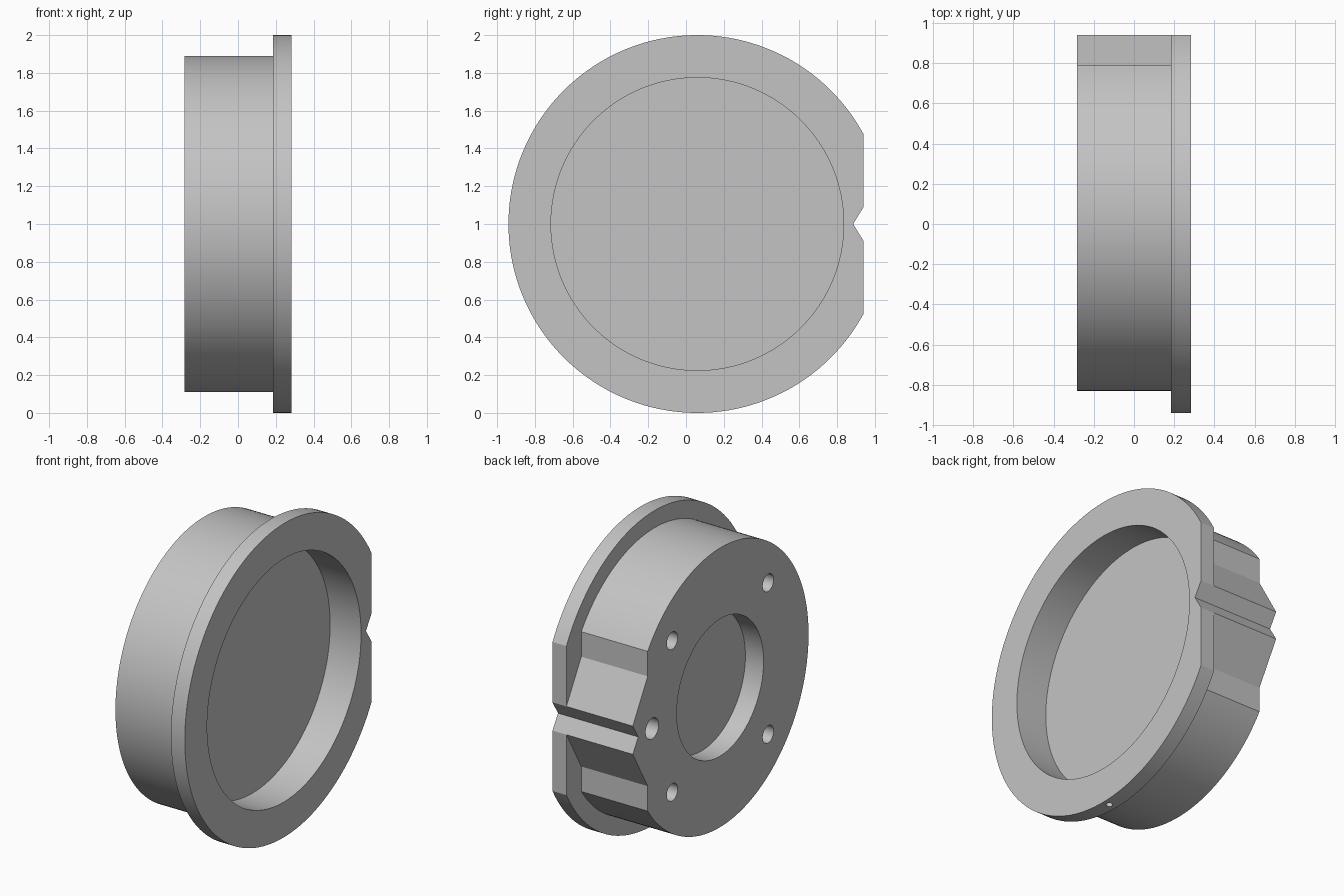
import bpy, bmesh, math
from mathutils import Vector

if "Cube" in bpy.data.objects:
    bpy.data.objects.remove(bpy.data.objects["Cube"], do_unlink=True)

AXIS_Y, AXIS_Z = 0.06, 1.0      # centre line of the turned part
BACK, STEP, FRONT = -0.283, 0.185, 0.283
FLAT, NOTCH_ROOT, NOTCH_HALF = 0.88, 0.825, 0.09
SEGMENTS = 128

grey = bpy.data.materials.new("plain_grey")
grey.use_nodes = True
colour = (0.55, 0.55, 0.55, 1)
grey.diffuse_color = colour
grey.node_tree.nodes["Principled BSDF"].inputs["Base Color"].default_value = colour


def extrude(name, outline, x0, x1):
    """Extrude a (y, z) outline, measured from the axis, along x."""
    bm = bmesh.new()
    face = bm.faces.new([bm.verts.new((x0, y + AXIS_Y, z + AXIS_Z)) for y, z in outline])
    moved = bmesh.ops.extrude_face_region(bm, geom=[face])["geom"]
    verts = [v for v in moved if isinstance(v, bmesh.types.BMVert)]
    bmesh.ops.translate(bm, verts=verts, vec=Vector((x1 - x0, 0, 0)))
    bmesh.ops.recalc_face_normals(bm, faces=bm.faces)
    mesh = bpy.data.meshes.new(name)
    bm.to_mesh(mesh)
    bm.free()
    mesh.materials.append(grey)
    obj = bpy.data.objects.new(name, mesh)
    bpy.context.collection.objects.link(obj)
    return obj


def arc(radius, start, y=0, z=0, steps=SEGMENTS):
    """Arc that runs the long way round from +start to -start."""
    sweep = 2 * (math.pi - start)
    return [(y + radius * math.cos(start + sweep * i / steps),
             z + radius * math.sin(start + sweep * i / steps)) for i in range(steps + 1)]


def circle(radius, y=0, z=0, steps=SEGMENTS):
    return arc(radius, 0, y, z, steps)[:-1]


def combine(target, tool, operation):
    """Apply a boolean and remove the tool."""
    tool.hide_render = True
    mod = target.modifiers.new("boolean", 'BOOLEAN')
    mod.operation, mod.solver, mod.object = operation, 'EXACT', tool
    bpy.context.view_layer.objects.active = target
    bpy.ops.object.modifier_apply(modifier=mod.name)
    bpy.data.objects.remove(tool, do_unlink=True)


# Body with the sloping side lug
lug_y, lug_z, body_radius = 0.73, 0.35, 0.89
notch = [(FLAT, -NOTCH_HALF), (NOTCH_ROOT, 0), (FLAT, NOTCH_HALF)]
body_outline = (arc(body_radius, math.acos(lug_y / body_radius))
                + [(lug_y, -lug_z)] + notch + [(lug_y, lug_z)])
housing = extrude("housing", body_outline, BACK, (STEP + FRONT) / 2)

# Flange with the flat and the notch
flange = extrude("flange", arc(1.0, math.acos(FLAT)) + notch, STEP, FRONT)
combine(housing, flange, 'UNION')

# Front pocket and shallow back pocket
combine(housing, extrude("front_pocket", circle(0.775), 0.065, FRONT + 0.1), 'DIFFERENCE')
combine(housing, extrude("back_pocket", circle(0.437), BACK - 0.1, -0.155), 'DIFFERENCE')

# Blind screw holes and the larger locating hole
holes = [(0.483 * a, 0.483 * b, 0.055) for a in (-1, 1) for b in (-1, 1)]
holes.append((0.685, 0, 0.066))
for y, z, radius in holes:
    hole = extrude("screw_hole", circle(radius, y, z, 32), BACK - 0.1, BACK + 0.2)
    combine(housing, hole, 'DIFFERENCE')

# Small radial hole in the bottom of the rim
bpy.ops.mesh.primitive_cylinder_add(vertices=16, radius=0.02, depth=0.2,
                                    location=(0.237, AXIS_Y, 0))
combine(housing, bpy.context.object, 'DIFFERENCE')

# Smooth the round walls, keep the edges sharp
for face in housing.data.polygons:
    face.material_index = 0
bpy.ops.object.select_all(action='DESELECT')
housing.select_set(True)
bpy.context.view_layer.objects.active = housing
bpy.ops.object.shade_smooth_by_angle(angle=math.radians(25))
